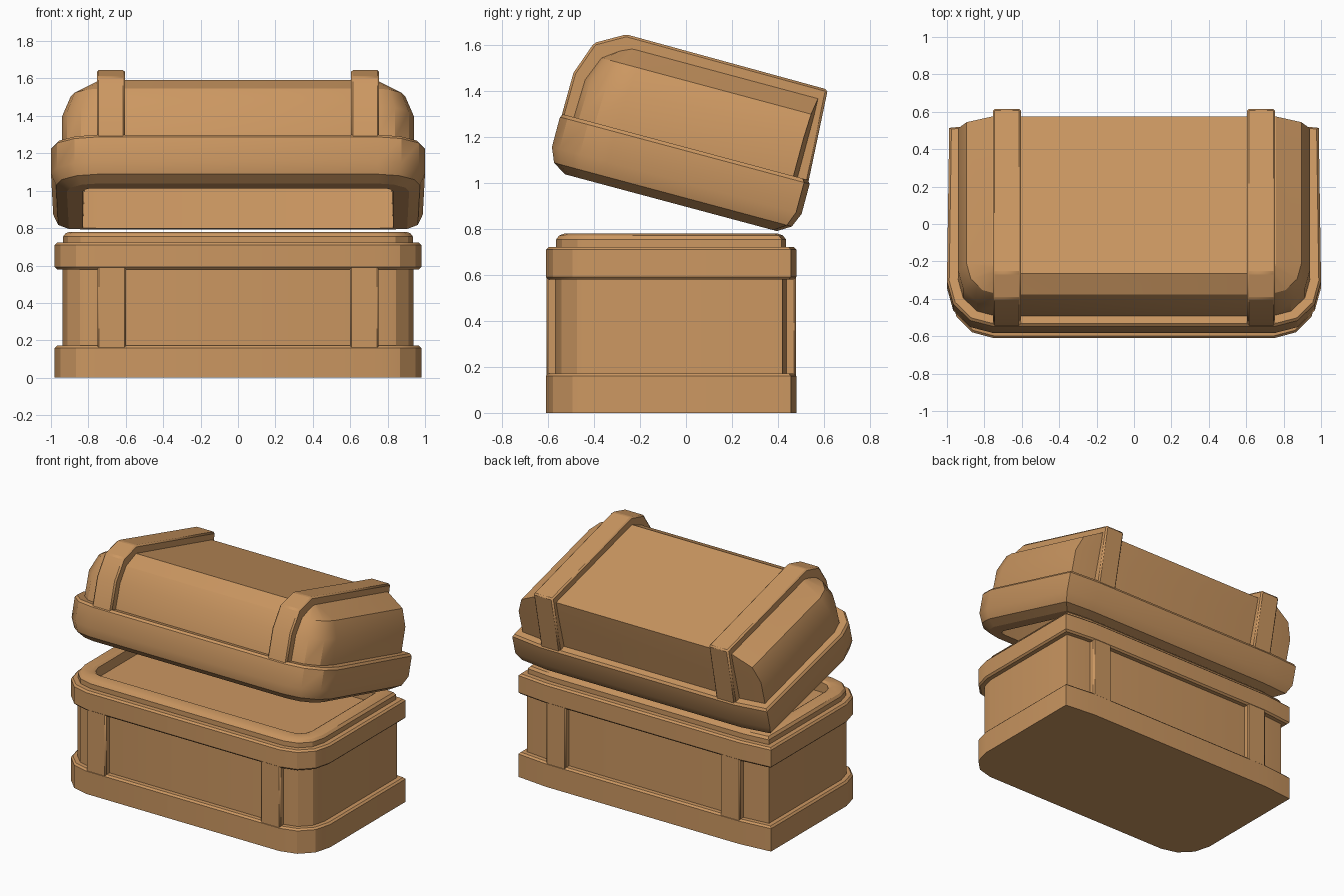
import bpy, bmesh, math

if "Cube" in bpy.data.objects:
    bpy.data.objects.remove(bpy.data.objects["Cube"])

wood = bpy.data.materials.new("tan_wood")
wood.diffuse_color = (0.6, 0.31, 0.12, 1)
wood.use_nodes = True
wood.node_tree.nodes["Principled BSDF"].inputs["Base Color"].default_value = wood.diffuse_color


def finish(name, bm, bevel=0):
    bmesh.ops.recalc_face_normals(bm, faces=bm.faces)
    me = bpy.data.meshes.new(name)
    bm.to_mesh(me)
    bm.free()
    me.materials.append(wood)
    me.polygons.foreach_set("use_smooth", [True] * len(me.polygons))
    me.set_sharp_from_angle(angle=math.radians(28))
    ob = bpy.data.objects.new(name, me)
    bpy.context.collection.objects.link(ob)
    if bevel:
        m = ob.modifiers.new("bevel", 'BEVEL')
        m.width, m.segments, m.limit_method = bevel, 1, 'ANGLE'
    return ob


def plan(z, hx, front, back, r, taper=0.0):
    """Outline with rounded front corners, square back corners, slightly bowed back."""
    right = []
    for i in range(4):
        a = math.radians(30 * i)
        right.append((hx - r + r * math.sin(a), front + r - r * math.cos(a), z))
    right.append((hx * (1 - taper), back - 0.1 * max(0, hx - 0.75), z))
    right.append((min(0.75, hx * 0.98), back, z))
    return right + [(-x, y, zz) for x, y, zz in reversed(right)]


def loft(name, rings):
    bm = bmesh.new()
    loops = [[bm.verts.new(p) for p in ring] for ring in rings]
    n = len(loops[0])
    for a, b in zip(loops, loops[1:]):
        for i in range(n):
            j = (i + 1) % n
            bm.faces.new((a[i], a[j], b[j], b[i]))
    bm.faces.new(loops[0])
    bm.faces.new(loops[-1])
    return finish(name, bm)


def extrude_x(name, pts, x0, x1, bevel):
    bm = bmesh.new()
    f = bm.faces.new([bm.verts.new((x0, y, z)) for y, z in pts])
    ext = bmesh.ops.extrude_face_region(bm, geom=[f])
    vs = [v for v in ext["geom"] if isinstance(v, bmesh.types.BMVert)]
    bmesh.ops.translate(bm, verts=vs, vec=(x1 - x0, 0, 0))
    return finish(name, bm, bevel)


def base(z, d):
    return plan(z, 0.98 - d, -0.61 + d, 0.48 - d, max(0.1, 0.23 - d))


def lid(z, d):
    return plan(z, 1.0 - d, -1.045 + d, 0.08 - d, max(0.1, 0.25 - d), 0.012)


# Base: foot band, panelled body, top band with raised lip and shallow tray
loft("foot_band", [base(0, 0), base(0.16, 0), base(0.172, 0.012), base(0.172, 0.08)])
loft("chest_body", [base(0.1, 0.042), base(0.65, 0.042)])
loft("top_band_and_lip", [base(z, d) for z, d in (
    (0.58, 0.08), (0.58, 0.012), (0.592, 0), (0.71, 0), (0.722, 0.012), (0.722, 0.045),
    (0.755, 0.045), (0.772, 0.058), (0.78, 0.08), (0.78, 0.135), (0.77, 0.15), (0.70, 0.15))])

# Lid: hollow inside, rolled lower band, domed top (built level, then tilted open)
lid_parts = [loft("lid_shell", [
    plan(0.50, 0.81, -0.85, -0.05, 0.06), plan(0.0, 0.83, -0.86, -0.035, 0.06),
    lid(0, 0.085), lid(0.036, 0.027), lid(0.1, 0), lid(0.235, 0), lid(0.25, 0.012),
    plan(0.25, 0.94, -0.99, 0.022, 0.2), plan(0.42, 0.94, -0.985, 0.022, 0.2),
    plan(0.53, 0.895, -0.945, 0.022, 0.17), plan(0.603, 0.76, -0.85, 0.02, 0.06)])]

strap = [(-1.04, 0.2), (-1.038, 0.436), (-0.985, 0.585), (-0.859, 0.657), (0.05, 0.652),
         (0.075, 0.2), (0.0, 0.2), (0.0, 0.55), (-0.84, 0.57), (-0.93, 0.51),
         (-0.955, 0.42), (-0.965, 0.2)]
post = [(-0.608, 0.1), (0.478, 0.1), (0.478, 0.65), (-0.608, 0.65)]
for side, s in (("left", -1), ("right", 1)):
    # Posts show at front and back between the bands; straps wrap over the lid
    extrude_x(side + "_posts", post, s * 0.60, s * 0.752, 0.008)
    lid_parts.append(extrude_x(side + "_lid_strap", strap, s * 0.605, s * 0.755, 0.01))

for ob in lid_parts:
    ob.location = (0, 0.4, 0.79)
    ob.rotation_euler = (math.radians(-15), 0, 0)
